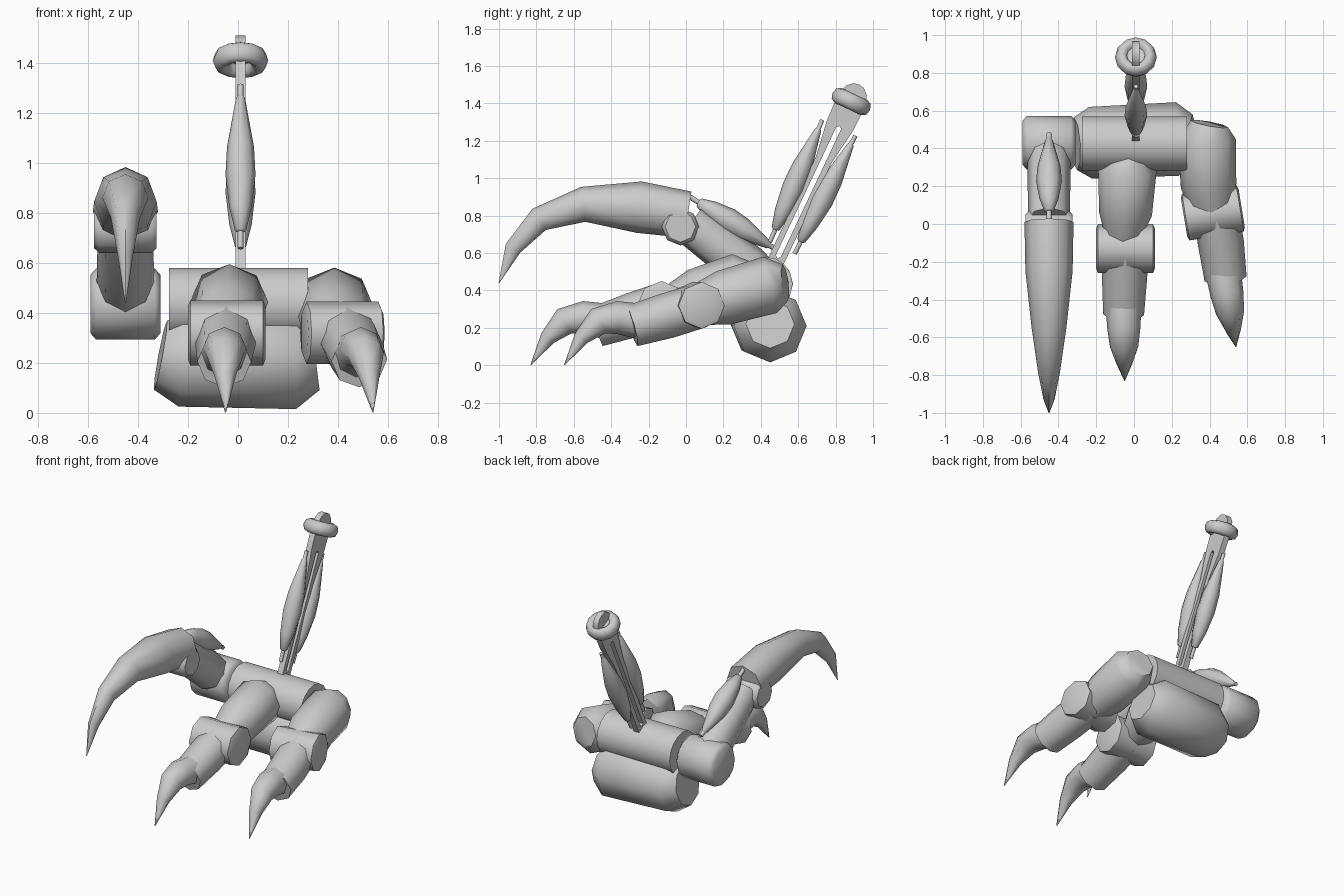
import bpy, bmesh, math
from mathutils import Vector

cube = bpy.data.objects.get("Cube")
if cube:
    bpy.data.objects.remove(cube, do_unlink=True)

grey = bpy.data.materials.new("plain_grey")
grey.use_nodes = True
grey.diffuse_color = (0.6, 0.6, 0.6, 1)
grey.node_tree.nodes["Principled BSDF"].inputs["Base Color"].default_value = (0.6, 0.6, 0.6, 1)


def finish(ob, angle=50):
    ob.data.materials.append(grey)
    bpy.ops.object.select_all(action='DESELECT')
    ob.select_set(True)
    bpy.context.view_layer.objects.active = ob
    bpy.ops.object.shade_smooth_by_angle(angle=math.radians(angle))
    return ob


def add_mesh(name, bm, angle=50):
    bmesh.ops.recalc_face_normals(bm, faces=bm.faces)
    me = bpy.data.meshes.new(name)
    bm.to_mesh(me)
    bm.free()
    ob = bpy.data.objects.new(name, me)
    bpy.context.collection.objects.link(ob)
    return finish(ob, angle)


def loft(name, sections, sides=8, angle=50):
    """Skin rings along a path; each section is (x, y, z, half width, half height)."""
    bm = bmesh.new()
    pts = [Vector(s[:3]) for s in sections]
    rings = []
    for i, s in enumerate(sections):
        t = (pts[min(i + 1, len(pts) - 1)] - pts[max(i - 1, 0)]).normalized()
        ref = Vector((0, 1, 0)) if abs(t.x) > 0.8 else Vector((1, 0, 0))
        n1 = (ref - t * ref.dot(t)).normalized()
        n2 = t.cross(n1)
        ring = []
        for k in range(sides):
            a = math.tau * k / sides
            ring.append(bm.verts.new(pts[i] + n1 * s[3] * math.cos(a) + n2 * s[-1] * math.sin(a)))
        rings.append(ring)
    for r0, r1 in zip(rings, rings[1:]):
        for k in range(sides):
            j = (k + 1) % sides
            bm.faces.new((r0[k], r0[j], r1[j], r1[k]))
    bm.faces.new(rings[0])
    bm.faces.new(rings[-1])
    return add_mesh(name, bm, angle)


def barrel(name, p, q, r, end, sides=10):
    """Cylinder between two points with chamfered ends."""
    p, q = Vector(p), Vector(q)
    inset = (q - p) * end
    rows = [(p, r * 0.82), (p + inset, r), (q - inset, r), (q, r * 0.82)]
    return loft(name, [(*c, rad) for c, rad in rows], sides)


def spindle(name, p, q, r):
    """Piston: thin rod ends with a swollen middle."""
    p, q = Vector(p), Vector(q)
    shape = [(0, .2), (.1, .2), (.1, .38), (.25, .75), (.45, 1), (.62, .9), (.92, .3), (.92, .2), (1, .2)]
    eps = [0, 0, .01, 0, 0, 0, 0, .01, 0]
    return loft(name, [(*p.lerp(q, f + e), r * k) for (f, k), e in zip(shape, eps)], 8)


def toe_claw(name, x, drift, y):
    """Short hooked claw ending on the ground."""
    rows = [(.05, .235, .095), (-.07, .255, .088), (-.17, .235, .075), (-.26, .145, .042), (-.35, .002, .002)]
    loft(name, [(x - drift * d, y + d, z, r) for d, z, r in rows], 8)


# Ankle and heel
loft("ankle_barrel", [(-.275, .425, .435, .145), (.28, .425, .435, .145)], 16)
loft("heel_pad", [(-.31, .425, .23, .14), (-.23, .43, .215, .19), (.23, .45, .21, .195), (.31, .45, .22, .13)], 8, 40)

# Middle toe
loft("middle_toe_base", [(-.03, .37, .465, .09), (-.035, .29, .445, .155), (-.045, .05, .375, .14), (-.065, -.11, .33, .08)])
barrel("middle_toe_knuckle", (-.2, -.13, .32), (.11, -.13, .32), .13, .03, 8)
loft("middle_toe_end", [(-.045, -.1, .33, .12), (-.05, -.28, .27, .12), (-.055, -.48, .205, .108)])
toe_claw("middle_toe_claw", -.055, .015, -.48)

# Left toe, splayed outward
loft("left_toe_base", [(.40, .53, .44, .1), (.385, .45, .43, .155), (.395, .2, .36, .147), (.42, .02, .31, .1)])
barrel("left_toe_knuckle", (.265, .035, .32), (.57, .085, .32), .125, .03, 8)
loft("left_toe_end", [(.43, .08, .32, .12), (.46, -.1, .265, .122), (.485, -.29, .21, .112)])
toe_claw("left_toe_claw", .48, .17, -.3)

# Raised right toe with the large sickle
X = -.45
barrel("right_toe_hub", (-.59, .43, .435), (-.31, .43, .435), .142, .08, 12)
loft("right_toe_shank", [(X, .42, .46, .09, .1), (X, .33, .52, .115, .125), (X, .02, .755, .11, .11)])
barrel("right_toe_knuckle", (-.575, -.03, .74), (-.325, -.03, .74), .1, .08, 8)
loft("sickle_claw", [(X, .01, .805, .13, .125), (X, -.25, .845, .125, .138), (X, -.55, .86, .092, .094),
                     (X, -.785, .78, .058, .067), (X, -.925, .625, .03, .045), (X, -1, .44, .002, .002)])
spindle("right_toe_piston", (X, .02, .9), (X, .48, .62), .068)

# Leg frame: u runs across the blade, v runs along it
LX = .01
TILT = .441
ACROSS = Vector((0, math.cos(TILT), -math.sin(TILT)))
ALONG = Vector((0, math.sin(TILT), math.cos(TILT)))


def leg(u, v, x=LX):
    return Vector((x, .48, .555)) + ACROSS * u + ALONG * v


# Slotted leg blade with a rounded top
half = [(0, -.14), (.045, -.14), (.045, .6), (.075, .8), (.08, .95), (.062, 1.01), (.03, 1.04), (0, 1.045),
        (0, .8), (.014, .79), (.014, .03), (0, .02)]
bm = bmesh.new()
for side in (-1, 1):
    bm.faces.new([bm.verts.new(leg(side * u, v, LX - .02)) for u, v in half])
bmesh.ops.remove_doubles(bm, verts=bm.verts, dist=.0001)
bmesh.ops.recalc_face_normals(bm, faces=bm.faces)
ext = bmesh.ops.extrude_face_region(bm, geom=bm.faces[:], use_keep_orig=True)
moved = [g for g in ext["geom"] if isinstance(g, bmesh.types.BMVert)]
bmesh.ops.translate(bm, verts=moved, vec=(.04, 0, 0))
add_mesh("leg_blade", bm, 35)

# Pistons either side of the blade
for name, s in (("front_leg_piston", -1), ("rear_leg_piston", 1)):
    spindle(name, leg(s * .055, .08), leg(s * .08, .79), .06)
    bpy.context.object.location += ACROSS * s * .018

# Collar and its inner web
bpy.ops.mesh.primitive_torus_add(location=leg(0, .945), rotation=(-TILT, 0, 0), major_segments=12,
                                 minor_segments=8, major_radius=.076, minor_radius=.035)
collar = bpy.context.object
collar.name = "leg_collar"
collar.scale.z = 1.25
finish(collar)
bpy.ops.mesh.primitive_cylinder_add(vertices=12, radius=.07, depth=.02, location=leg(0, .955), rotation=(-TILT, 0, 0))
web = bpy.context.object
web.name = "collar_web"
finish(web)
